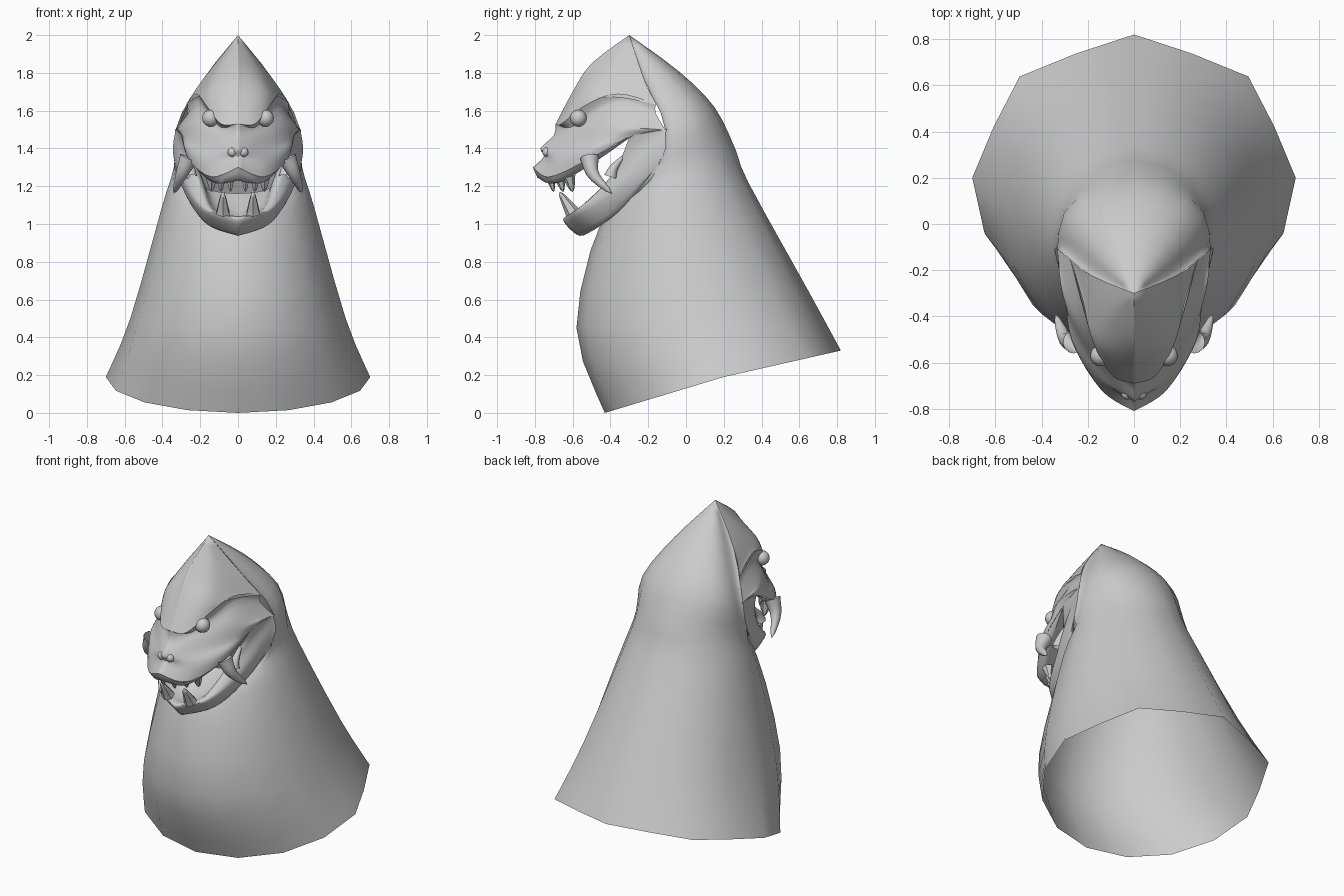
import bpy, bmesh, math
from mathutils import Vector

if "Cube" in bpy.data.objects:
    bpy.data.objects.remove(bpy.data.objects["Cube"])

shade = (0.6, 0.6, 0.6, 1)
grey = bpy.data.materials.new("plain grey")
grey.use_nodes = True
grey.diffuse_color = shade
grey.node_tree.nodes["Principled BSDF"].inputs["Base Color"].default_value = shade


def finish(name, bm, angle=50):
    """Turn a half model into a smooth mirrored object."""
    bmesh.ops.remove_doubles(bm, verts=bm.verts, dist=0.001)
    bmesh.ops.recalc_face_normals(bm, faces=bm.faces)
    mesh = bpy.data.meshes.new(name)
    bm.to_mesh(mesh)
    bm.free()
    mesh.materials.append(grey)
    part = bpy.data.objects.new(name, mesh)
    bpy.context.collection.objects.link(part)
    part.modifiers.new("mirror", "MIRROR")
    bpy.ops.object.select_all(action="DESELECT")
    part.select_set(True)
    bpy.context.view_layer.objects.active = part
    bpy.ops.object.shade_smooth_by_angle(angle=math.radians(angle))


def spline(points, count):
    """Resample points along a smooth curve that stays on the +x side."""
    points = [Vector(p) for p in points]
    last = len(points) - 1
    curve = []
    for i in range(count):
        t = i / (count - 1) * last
        k = min(int(t), last - 1)
        t -= k
        start, end = points[k], points[k + 1]
        before, after = points[max(k - 1, 0)], points[min(k + 2, last)]
        leave, arrive = (end - before) / 2, (after - start) / 2
        ease = t * t * (3 - 2 * t)
        p = start.lerp(end, ease) + leave * t * (1 - t) ** 2 - arrive * t * t * (1 - t)
        p.x = max(p.x, 0)
        curve.append(p)
    return curve


def loft(bm, rows):
    """Bridge equal rows of points with quads."""
    grid = [[bm.verts.new(p) for p in row] for row in rows]
    for upper, lower in zip(grid, grid[1:]):
        for i in range(len(upper) - 1):
            bm.faces.new((upper[i], upper[i + 1], lower[i + 1], lower[i]))


def patch(name, rows, angle=50):
    """Smooth surface through rows of guide points."""
    across = [spline(row, 21) for row in rows]
    down = [spline(column, len(rows) * 3 - 2) for column in zip(*across)]
    bm = bmesh.new()
    loft(bm, down)
    finish(name, bm, angle)


def horn(name, path, radius, sides):
    """Curved tooth that tapers to a point at the end of its path."""
    points = spline(path, 8)
    rows = []
    for i, p in enumerate(points):
        along = points[min(i + 1, len(points) - 1)] - points[max(i - 1, 0)]
        u = along.cross(Vector((1, 0, 0))).normalized()
        v = along.cross(u).normalized()
        r = radius * (1 - i / (len(points) - 1)) ** 0.7 + 0.0005
        turns = [math.tau * k / sides for k in range(sides + 1)]
        rows.append([p + (u * math.cos(a) + v * math.sin(a)) * r for a in turns])
    bm = bmesh.new()
    loft(bm, rows)
    finish(name, bm)


def ball(name, centre, radius):
    bm = bmesh.new()
    bmesh.ops.create_uvsphere(bm, u_segments=16, v_segments=10, radius=radius)
    bmesh.ops.translate(bm, verts=bm.verts, vec=centre)
    finish(name, bm)


def half_ring(front, side, back, steps=4):
    """Quarter ellipse from front to side, then another from side to back."""
    ring = []
    for i in range(steps):
        a = math.pi / 2 * i / steps
        p = side.lerp(front, math.cos(a))
        p.x = front.x + (side.x - front.x) * math.sin(a)
        ring.append(p)
    for i in range(steps + 1):
        a = math.pi / 2 * i / steps
        p = side.lerp(back, math.sin(a))
        p.x = side.x * math.cos(a)
        ring.append(p)
    # The hem is cut in flat facets behind, and rounds out towards the top
    flat = max(0, 1 - side.z)
    for i in (-2, -4):
        ring[i] = ring[i].lerp((ring[i - 1] + ring[i + 1]) / 2, flat)
    return ring


# Landmarks shared by the hood and the face
peak = (0, -.3, 2)
temple = (.19, -.22, 1.76)
brow_end = (.27, -.16, 1.64)
cheek = (.33, -.11, 1.5)
rim = (.34, -.13, 1.36)
hinge = (.3, -.19, 1.23)
throat = (0, -.44, 1.03)
corner = (.3, -.28, 1.47)

# Neck and hood: hollow, open below and in front above the throat
front = [(0, -.43, 0), (0, -.58, .45), throat, hinge, cheek, temple, peak]
side = [(.7, .2, .19), (.57, .08, .5), (.4, -.05, 1.1), (.34, -.06, 1.3),
        (.31, -.04, 1.53), (.17, -.15, 1.78), peak]
back = [(0, .82, .33), (0, .64, .66), (0, .33, 1.22), (0, .26, 1.4),
        (0, .15, 1.62), (0, -.04, 1.81), peak]
bm = bmesh.new()
loft(bm, [half_ring(*guides) for guides in zip(*(spline(g, 19) for g in (front, side, back)))])
finish("neck_and_hood", bm, 60)

# Forehead with an overhanging brow
brow = [(0, -.69, 1.53), (.09, -.66, 1.53), (.17, -.53, 1.63), (.22, -.36, 1.69), brow_end]
patch("forehead", [
    [peak, peak],
    [(0, -.5, 1.85), (.11, -.4, 1.82), temple],
    [(0, -.6, 1.7), (.16, -.5, 1.7), brow_end],
    brow])

# Face from under the brow, over the nose, to the upper lip
socket = [(x, y + x * (brow_end[0] - x) * 3, z - x * .2) for x, y, z in brow]
lip = [(0, -.81, 1.3), (.14, -.72, 1.25), (.26, -.52, 1.34), corner]
patch("upper_face", [
    brow,
    socket,
    [(0, -.7, 1.47), (.13, -.6, 1.48), (.26, -.4, 1.54), cheek],
    [(0, -.77, 1.4), (.08, -.7, 1.4), (.23, -.52, 1.43), (.31, -.3, 1.5), cheek],
    [(0, -.75, 1.36), (.15, -.68, 1.34), (.27, -.5, 1.4), corner, cheek],
    lip + [cheek]], 40)

# Underside of the lip and the palate
patch("upper_mouth", [
    lip,
    [(0, -.76, 1.23), (.12, -.67, 1.22), (.23, -.48, 1.33), corner],
    [(0, -.6, 1.3), (.13, -.5, 1.37), (.2, -.4, 1.44), corner],
    [(0, -.4, 1.46), (.2, -.3, 1.5), cheek]])

# Lower jaw, from the mouth floor over the lip to the throat
patch("lower_jaw", [
    [(0, -.33, 1.16), (.18, -.28, 1.2), (.28, -.2, 1.4)],
    [(0, -.5, 1.03), (.13, -.45, 1.1), (.2, -.33, 1.27), corner],
    [(0, -.62, 1.04), (.14, -.57, 1.08), (.22, -.4, 1.25), corner],
    [(0, -.65, 1.02), (.17, -.57, 1.07), (.27, -.38, 1.2), (.31, -.24, 1.36), cheek],
    [(0, -.6, .96), (.17, -.5, 1.02), (.28, -.3, 1.16), rim, cheek],
    [(0, -.54, .94), (.16, -.44, 1), (.26, -.28, 1.14), rim, cheek],
    [throat, (.17, -.32, 1.1), hinge, rim, cheek]], 60)

# Eyes and nostrils
ball("eyes", (.145, -.57, 1.56), .045)
ball("nostrils", (.03, -.735, 1.38), .025)

# Tusks and teeth
horn("tusks", [(.26, -.51, 1.35), (.3, -.49, 1.26), (.34, -.39, 1.16)], .05, 12)
horn("back_fangs", [(.25, -.4, 1.25), (.25, -.38, 1.3), (.25, -.32, 1.37)], .035, 10)
horn("lower_fangs", [(.08, -.6, 1.06), (.08, -.67, 1.17)], .04, 6)
for i in range(3):
    root = Vector((.04 + i * .05, -.72 + i * .05, 1.25))
    horn(f"upper_teeth_{i + 1}", [root, root + Vector((0, .02, -.08))], .025 + i * .005, 6)
